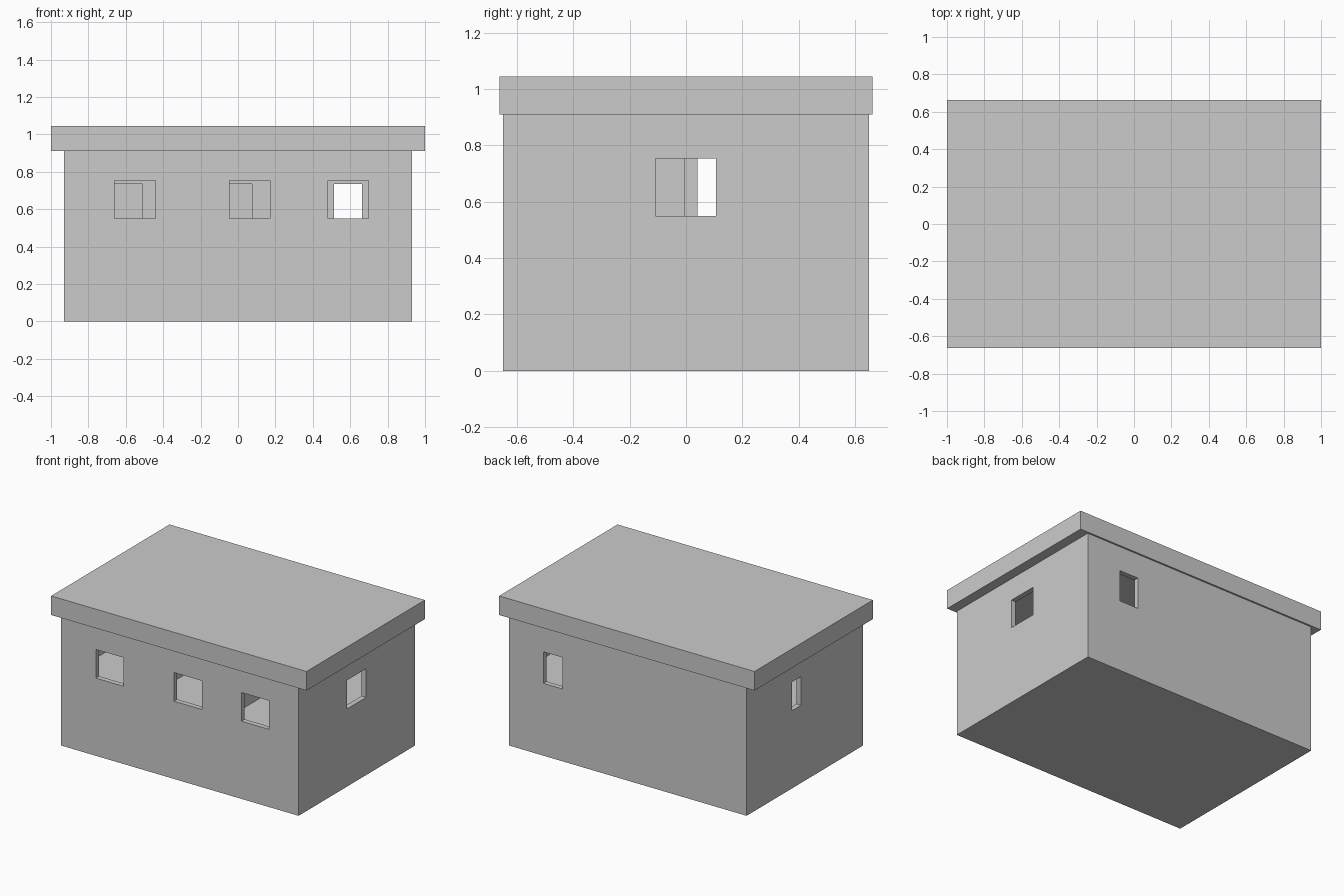
import bpy

if "Cube" in bpy.data.objects:
    bpy.data.objects.remove(bpy.data.objects["Cube"])


def box(name, x, y, z):
    """Axis-aligned box from (min, max) ranges."""
    bpy.ops.mesh.primitive_cube_add(
        size=1, location=[(a + b) / 2 for a, b in (x, y, z)])
    ob = bpy.context.object
    ob.name = name
    ob.scale = [b - a for a, b in (x, y, z)]
    bpy.ops.object.transform_apply(location=True, rotation=False, scale=True)
    return ob


def cut(target, x, y, z):
    """Subtract a box from the target."""
    cutter = box("cutter", x, y, z)
    cutter.hide_render = True
    mod = target.modifiers.new("cut", 'BOOLEAN')
    mod.operation = 'DIFFERENCE'
    mod.solver = 'EXACT'
    mod.object = cutter
    bpy.context.view_layer.objects.active = target
    bpy.ops.object.modifier_apply(modifier=mod.name)
    bpy.data.objects.remove(cutter, do_unlink=True)


W, D, H = 0.93, 0.65, 0.91     # half width, half depth, wall height
T, FLOOR = 0.036, 0.50         # wall thickness, raised floor level

# Walls on a solid base, hollow above the raised floor
walls = box("walls", (-W, W), (-D, D), (0, H))
cut(walls, (-W + T, W - T), (-D + T, D - T), (FLOOR, H + 0.1))

# Three front windows
for x in (-0.55, 0.063, 0.59):
    cut(walls, (x - 0.109, x + 0.109), (-D - 0.1, -D + T + 0.02), (0.55, 0.753))

# One open back window, two blind recesses on the inside
cut(walls, (0.512, 0.662), (D - T - 0.02, D + 0.1), (0.512, 0.735))
for x in (-0.585, 0.0):
    cut(walls, (x - 0.075, x + 0.075), (D - T - 0.02, D - 0.012), (0.512, 0.735))

# Side windows
cut(walls, (W - T - 0.02, W + 0.1), (-0.108, 0.106), (0.55, 0.753))
cut(walls, (-W - 0.1, -W + T + 0.02), (0.04, 0.145), (0.55, 0.753))

# Short partitions between the front rooms
for side, x, end in (("left", -0.3, 0.04), ("right", 0.3, -0.005)):
    box(side + "_partition", (x - 0.018, x + 0.018), (-D + T, end), (FLOOR, H))

# Flat roof slab
box("roof", (-1, 1), (-0.662, 0.662), (H, 1.045))
